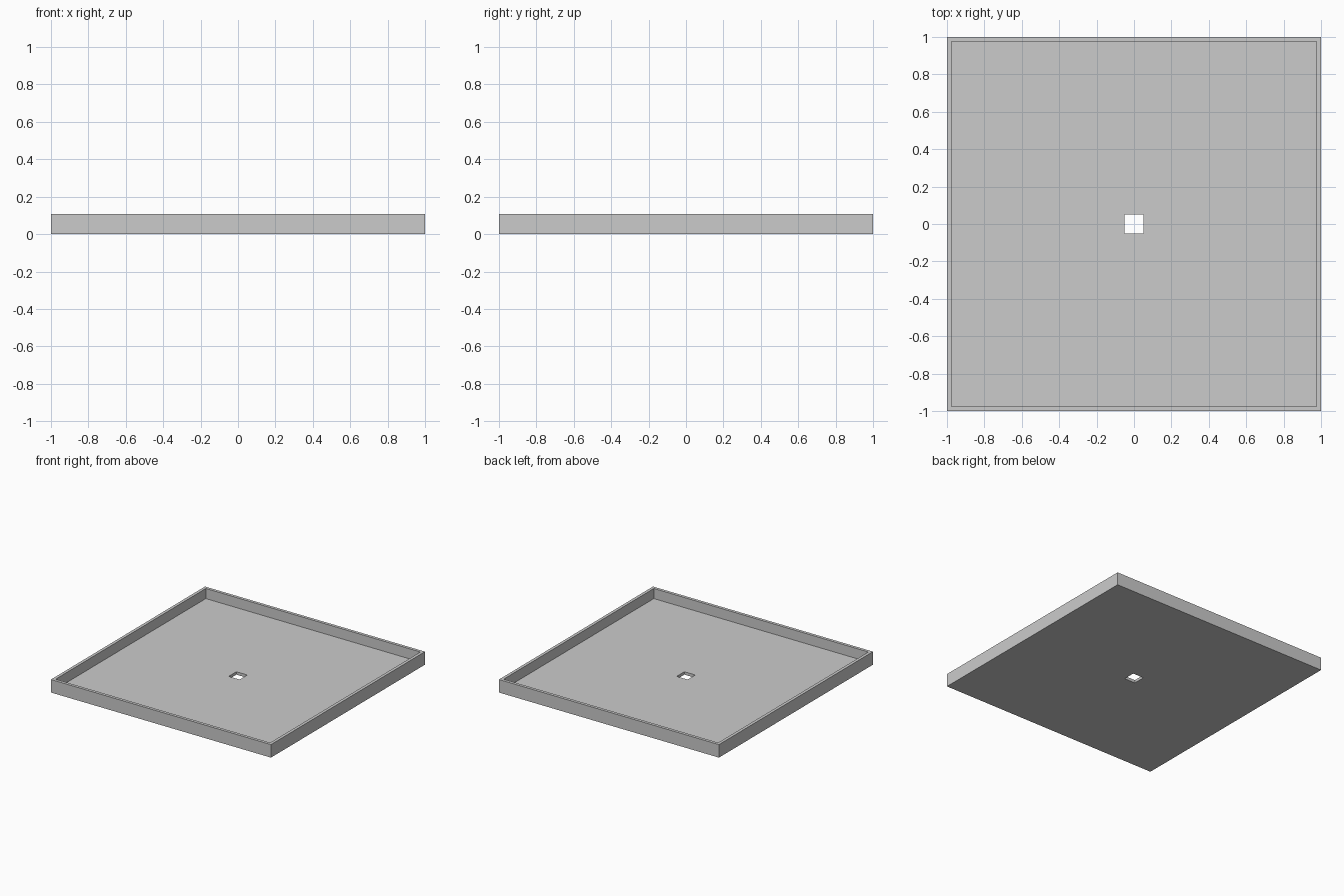
import bpy, bmesh

if "Cube" in bpy.data.objects:
    bpy.data.objects.remove(bpy.data.objects["Cube"])

HALF, HEIGHT = 1.0, 0.107    # outer half width, rim height
WALL, FLOOR = 0.025, 0.024   # wall and floor thickness
HOLE = 0.05                  # drain hole half width

# Cross-section as (half width, z), closed around the solid
profile = [
    (HOLE, 0), (HALF, 0), (HALF, HEIGHT),
    (HALF - WALL, HEIGHT), (HALF - WALL, FLOOR), (HOLE, FLOOR),
]

# Square ring for each profile point, bridged to the next ring
bm = bmesh.new()
corners = [(-1, -1), (1, -1), (1, 1), (-1, 1)]
rings = [[bm.verts.new((r * x, r * y, z)) for x, y in corners] for r, z in profile]
for i, a in enumerate(rings):
    b = rings[(i + 1) % len(rings)]
    for j in range(4):
        k = (j + 1) % 4
        bm.faces.new((a[j], a[k], b[k], b[j]))
bmesh.ops.recalc_face_normals(bm, faces=bm.faces)

# Shallow tray with central drain hole
mesh = bpy.data.meshes.new("shallow_tray")
bm.to_mesh(mesh)
bm.free()
tray = bpy.data.objects.new("shallow_tray", mesh)
bpy.context.collection.objects.link(tray)
